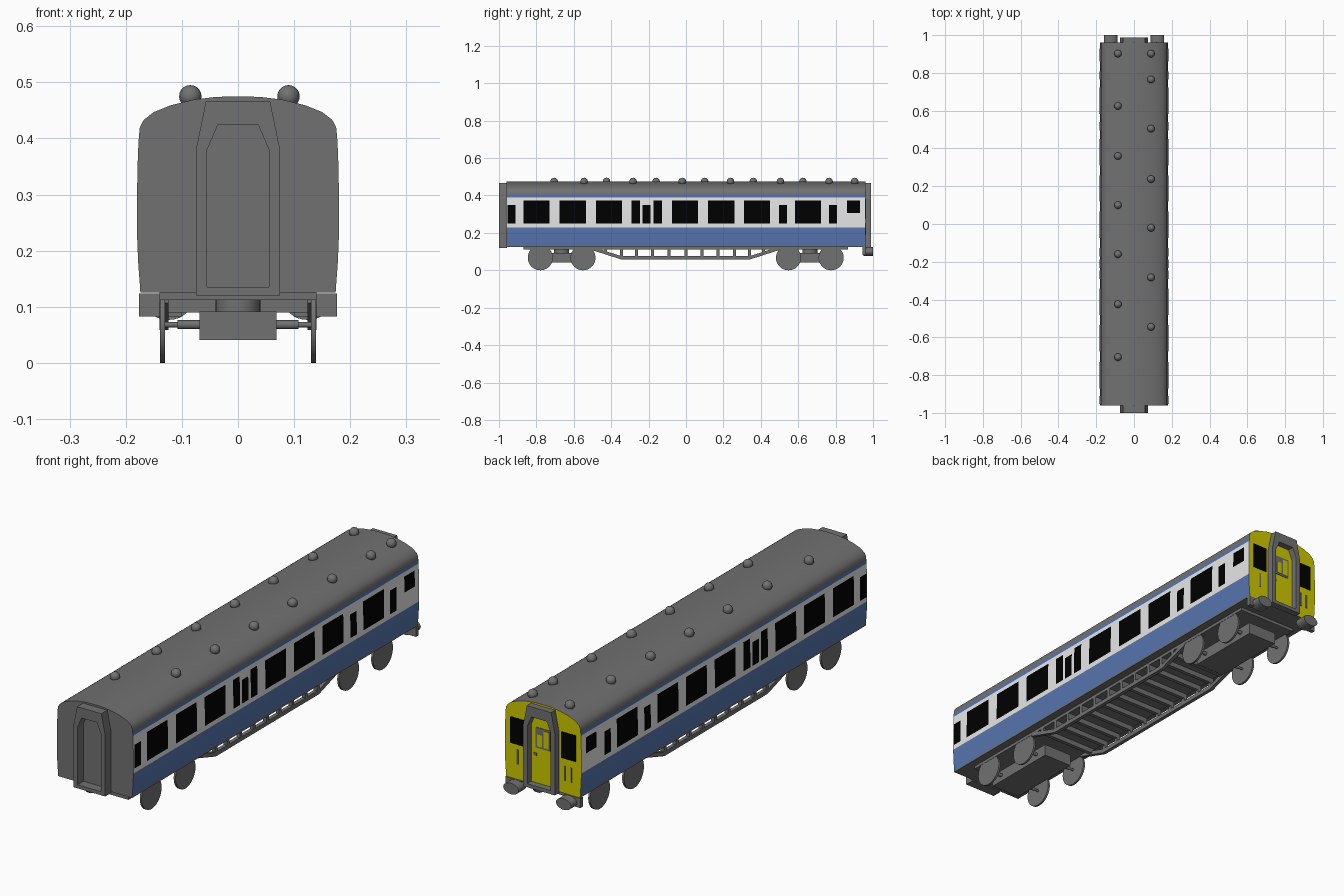
import bpy, bmesh, math
from mathutils import Matrix

if "Cube" in bpy.data.objects:
    bpy.data.objects.remove(bpy.data.objects["Cube"])


def material(name, rgb):
    m = bpy.data.materials.new(name)
    m.diffuse_color = (*rgb, 1)
    m.use_nodes = True
    m.node_tree.nodes["Principled BSDF"].inputs["Base Color"].default_value = m.diffuse_color
    return m


GREY = material("dark_grey", (0.165, 0.165, 0.165))
BLUE = material("coach_blue", (0.095, 0.18, 0.43))
WHITE = material("pale_grey", (0.80, 0.80, 0.80))
YELLOW = material("warning_yellow", (0.62, 0.59, 0.0))
BLACK = material("window_black", (0.0, 0.0, 0.0))


def finish(name, bm, mats, smooth=False, fix=True):
    if fix:
        bmesh.ops.recalc_face_normals(bm, faces=bm.faces)
    me = bpy.data.meshes.new(name)
    bm.to_mesh(me)
    bm.free()
    for m in mats:
        me.materials.append(m)
    ob = bpy.data.objects.new(name, me)
    bpy.context.collection.objects.link(ob)
    if smooth:
        bpy.context.view_layer.objects.active = ob
        ob.select_set(True)
        bpy.ops.object.shade_smooth_by_angle(angle=math.radians(35))
        ob.select_set(False)
    return ob


def add_box(bm, x0, x1, y0, y1, z0, z1):
    mat = Matrix.Translation(((x0 + x1) / 2, (y0 + y1) / 2, (z0 + z1) / 2))
    mat = mat @ Matrix.Diagonal((x1 - x0, y1 - y0, z1 - z0, 1))
    bmesh.ops.create_cube(bm, size=1, matrix=mat)


def boxes(name, dims, mat):
    bm = bmesh.new()
    for d in dims:
        add_box(bm, *d)
    return finish(name, bm, [mat])


def add_cyl(bm, centre, r, depth, axis, seg=32, squash=1):
    rot = {'X': Matrix.Rotation(math.pi / 2, 4, 'Y'), 'Y': Matrix.Rotation(math.pi / 2, 4, 'X'),
           'Z': Matrix.Identity(4)}[axis]
    bmesh.ops.create_cone(bm, cap_ends=True, segments=seg, radius1=r, radius2=r, depth=depth,
                          matrix=Matrix.Translation(centre) @ Matrix.Diagonal((1, 1, squash, 1)) @ rot)


# Body shell: half profile mirrored and swept along y, coloured by height
HALF = [(.174, .125), (.1745, .133), (.178, .18), (.18, .23), (.18, .30), (.1787, .36), (.1775, .39),
        (.1765, .405), (.175, .42), (.168, .433), (.15, .447), (.12, .459), (.08, .469), (.04, .474)]
LOOP = HALF + [(0, .475)] + [(-x, z) for x, z in reversed(HALF)]
bm = bmesh.new()
front = [bm.verts.new((x, -.96, z)) for x, z in LOOP]
back = [bm.verts.new((x, .96, z)) for x, z in LOOP]
bm.faces.new(front)
bm.faces.new(back)
for i in range(len(LOOP)):
    j = (i + 1) % len(LOOP)
    bm.faces.new((front[i], front[j], back[j], back[i]))
bmesh.ops.recalc_face_normals(bm, faces=bm.faces)
for f in bm.faces:
    c = f.calc_center_median()
    if f.normal.y > .9:
        f.material_index = 3
    elif abs(f.normal.x) > .8 and .132 < c.z < .405:
        f.material_index = 2 if .23 < c.z < .39 else 1
finish("coach_body", bm, [GREY, BLUE, WHITE, YELLOW], True)


# Side windows: thin plates that follow the body profile
def half_width(z):
    for (xa, za), (xb, zb) in zip(HALF, HALF[1:]):
        if za <= z <= zb:
            return xa + (xb - xa) * (z - za) / (zb - za)


windows = [(y, y + .14, .25, .372) for y in (-.87, -.675, -.482, -.075, .118, .31, .583)]
windows += [(y, y + .043, .25, .35) for y in (-.954, -.232, .496, .764)]
windows += [(y, y + .045, .25, .372) for y in (-.291, -.173)] + [(.86, .93, .305, .372)]
bm = bmesh.new()
for y0, y1, z0, z1 in windows:
    levels = [z0] + [z for _, z in HALF if z0 < z < z1] + [z1]
    for s in (1, -1):
        for a, b in zip(levels, levels[1:]):
            xa, xb = s * (half_width(a) + .0015), s * (half_width(b) + .0015)
            vs = [bm.verts.new(p) for p in ((xa, y0, a), (xa, y1, a), (xb, y1, b), (xb, y0, b))]
            bm.faces.new(vs[::s])
finish("side_windows", bm, [BLACK], fix=False)


# Gangways: extruded frame around a recessed door
def gangway(name, y_in, y_out):
    def both(pts):
        return pts + [(-x, z) for x, z in reversed(pts)]
    outer = both([(.075, .12), (.075, .38), (.057, .467)])
    inner = both([(.055, .135), (.055, .38), (.036, .424)])
    bm = bmesh.new()
    rings = [[bm.verts.new((x, y, z)) for x, z in pts]
             for pts, y in ((outer, y_in), (outer, y_out), (inner, y_out), (inner, y_in))]
    for k in range(4):
        a, b = rings[k], rings[(k + 1) % 4]
        for i in range(6):
            j = (i + 1) % 6
            bm.faces.new((a[i], a[j], b[j], b[i]))
    finish(name, bm, [GREY])


gangway("front_gangway", -.958, -1.0)
gangway("rear_gangway", .958, .988)

# Painted details on the yellow cab end
boxes("cab_windows", [(s * .12 - .034, s * .12 + .034, .955, .962, .273, .385) for s in (1, -1)], BLACK)
boxes("cab_handrails", [(x - .003, x + .003, .955, .963, z, z + .062)
                        for x, z in ((.12, .19), (-.103, .18), (-.133, .18))], GREY)
boxes("door_window_frame", [(-.034, .034, .955, .962, .285, .372), (.03, .045, .955, .962, .25, .262)], GREY)
boxes("door_panes", [(-.027, -.004, .956, .9635, .293, .364), (.004, .027, .956, .9635, .293, .345)], YELLOW)

# Roof ventilators in two staggered rows
bm = bmesh.new()
rows = [(-.085, (.902, .625, .36, .10, -.16, -.425, -.705)),
        (.09, (.902, .765, .505, .238, -.02, -.283, -.545))]
for x, ys in rows:
    for y in ys:
        bmesh.ops.create_uvsphere(bm, u_segments=16, v_segments=10, radius=.02,
                                  matrix=Matrix.Translation((x, y, .475)))
finish("roof_vents", bm, [GREY], True)

# Underframe
boxes("underframe", [(-.14, .14, -.87, .865, .112, .127)], GREY)

# Side trusses: sloping lower chord, posts and cross beams
PATH = [(-.50, .116), (-.35, .068), (.345, .068), (.495, .116)]
POSTS = [-.43, -.345, -.265, -.18, -.09, 0, .085, .17, .26, .34, .415]
bm = bmesh.new()
for s in (1, -1):
    strip = []
    for y, z in PATH:
        strip.append([bm.verts.new((s * .132 + dx, y, z + dz))
                      for dx, dz in ((-.008, -.009), (.008, -.009), (.008, .009), (-.008, .009))])
    for a, b in zip(strip, strip[1:]):
        for i in range(4):
            j = (i + 1) % 4
            bm.faces.new((a[i], a[j], b[j], b[i]))
    bm.faces.new(strip[0])
    bm.faces.new(strip[-1])
    for y in POSTS:
        z0 = .068 if -.35 <= y <= .345 else .092
        add_box(bm, s * .132 - .008, s * .132 + .008, y - .008, y + .008, z0, .115)
finish("side_trusses", bm, [GREY])
boxes("cross_beams", [(-.13, .13, y - .008, y + .008, .09, .115) for y in POSTS], GREY)

# Bogies: frame, pivot, axles and wheels
for label, yc in (("front", -.665), ("rear", .662)):
    boxes(label + "_bogie_frame", [(-.069, .069, yc - .17, yc + .17, .041, .092)], GREY)
    bm = bmesh.new()
    add_cyl(bm, (0, yc, .102), .04, .024, 'Z')
    finish(label + "_bogie_pivot", bm, [GREY], True)
    bm = bmesh.new()
    for dy in (-.114, .114):
        add_cyl(bm, (0, yc + dy, .068), .005, .262, 'X', 16)
        add_cyl(bm, (0, yc + dy, .068), .008, .216, 'X', 16)
    finish(label + "_axles", bm, [GREY], True)
    bm = bmesh.new()
    for dy in (-.114, .114):
        for s in (1, -1):
            add_cyl(bm, (s * .1345, yc + dy, .067), .067, .009, 'X', 40)
    finish(label + "_wheels", bm, [GREY], True)

# Buffers and corner steps at the cab end
bm = bmesh.new()
for s in (1, -1):
    add_cyl(bm, (s * .124, .974, .1), .036, .052, 'Y', 24, .65)
finish("buffers", bm, [GREY], True)
boxes("corner_steps", [(s * .1385 - .0375, s * .1385 + .0375, .945, .962, .083, .124) for s in (1, -1)], GREY)
